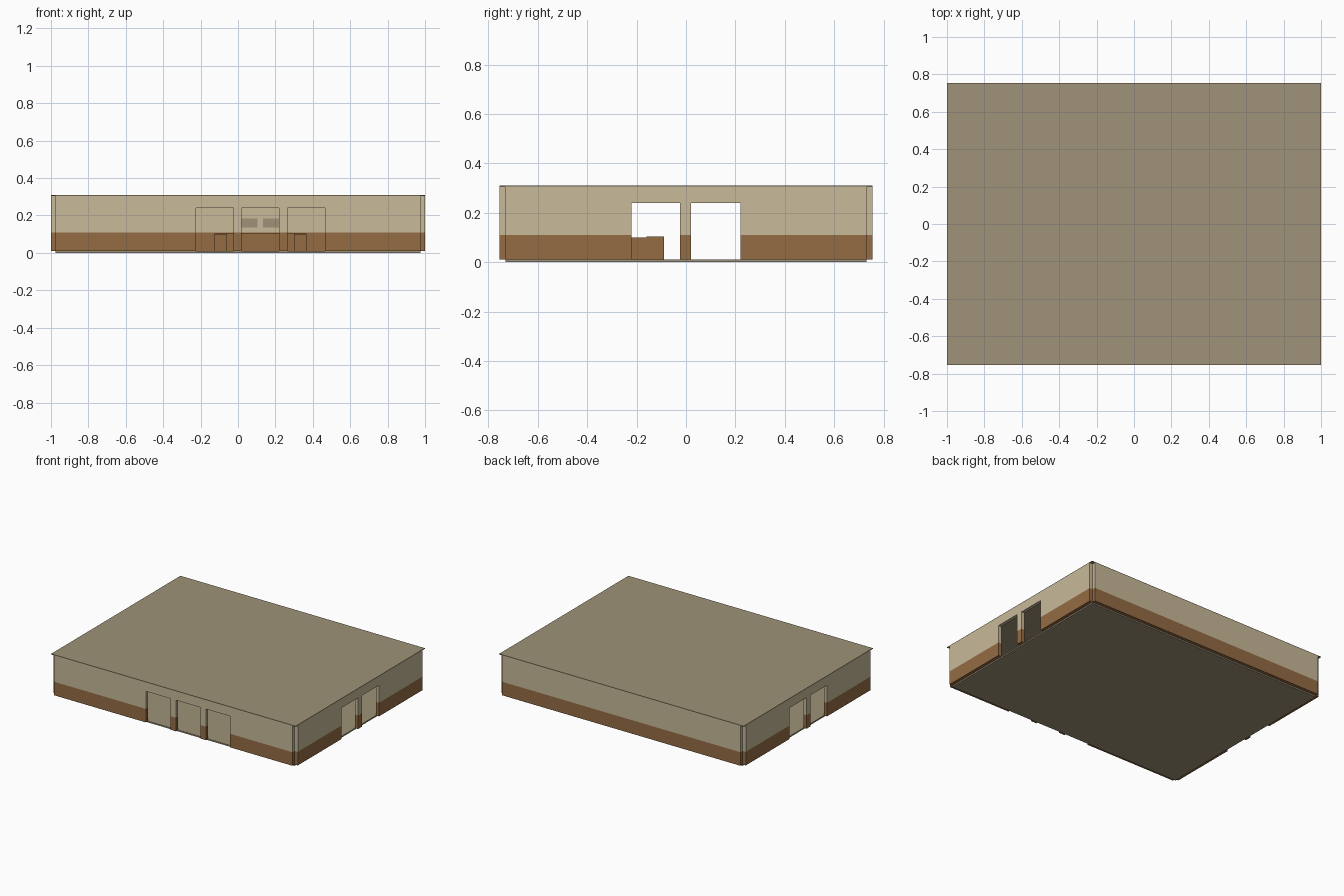
import bpy, bmesh
from mathutils import Vector

if "Cube" in bpy.data.objects:
    bpy.data.objects.remove(bpy.data.objects["Cube"])


def material(name, rgb):
    m = bpy.data.materials.new(name)
    m.diffuse_color = (*rgb, 1)
    m.use_nodes = True
    m.node_tree.nodes["Principled BSDF"].inputs["Base Color"].default_value = m.diffuse_color
    return m


TAN = material("tan wall", (0.58, 0.49, 0.32))
BROWN = material("brown wood", (0.30, 0.15, 0.057))
TAUPE = material("taupe slab", (0.345, 0.288, 0.19))


def finish(name, bm, mat):
    bmesh.ops.recalc_face_normals(bm, faces=bm.faces)
    mesh = bpy.data.meshes.new(name)
    bm.to_mesh(mesh)
    bm.free()
    mesh.materials.append(mat)
    ob = bpy.data.objects.new(name, mesh)
    bpy.context.collection.objects.link(ob)
    return ob


def box(name, x, y, z, mat):
    bm = bmesh.new()
    bmesh.ops.create_cube(bm, size=1)
    for v in bm.verts:
        v.co = [r[0] if c < 0 else r[1] for c, r in zip(v.co, (x, y, z))]
    return finish(name, bm, mat)


SILL, BAND, HEAD, EAVE, ROOF = 0.01, 0.11, 0.24, 0.305, 0.31
HX, HY, T = 1.0, 0.755, 0.025


def wall(name, axis, half, near, far, openings):
    """Wall along x or y: brown base pieces and a tan upper with door cut-outs."""
    def place(u, depth, z):
        return Vector((u, depth, z) if axis == "x" else (depth, u, z))

    # brown base between the openings
    cuts = [-half] + [u for o in openings for u in o] + [half]
    for i in range(0, len(cuts), 2):
        a, b = (cuts[i], cuts[i + 1]), (near, far)
        x, y = (a, b) if axis == "x" else (b, a)
        box(f"{name}_base_{i // 2 + 1}", x, y, (SILL, BAND), BROWN)

    # tan upper wall as one extruded outline
    outline = [(-half, EAVE), (-half, BAND)]
    for a, b in openings:
        outline += [(a, BAND), (a, HEAD), (b, HEAD), (b, BAND)]
    outline += [(half, BAND), (half, EAVE)]
    bm = bmesh.new()
    face = bm.faces.new([bm.verts.new(place(u, near, z)) for u, z in outline])
    ext = bmesh.ops.extrude_face_region(bm, geom=[face])["geom"]
    bmesh.ops.translate(bm, vec=place(0, far - near, 0),
                        verts=[g for g in ext if isinstance(g, bmesh.types.BMVert)])
    finish(f"{name}_upper", bm, TAN)


# slabs
box("floor", (-HX + T, HX - T), (-HY + T, HY - T), (0, SILL), TAUPE)
box("roof", (-HX, HX), (-HY, HY), (EAVE, ROOF), TAUPE)

# walls, leaving small notches at the corners
front_doors = [(-0.225, -0.025), (0.02, 0.22), (0.265, 0.465)]
side_doors = [(-0.22, -0.025), (0.02, 0.22)]
wall("front_wall", "x", HX - T, -HY, -HY + T, front_doors)
wall("back_wall", "x", HX - T, HY - T, HY, [])
wall("left_wall", "y", HY - T, -HX, -HX + T, side_doors)
wall("right_wall", "y", HY - T, HX - T, HX, side_doors)

# counter inside, centred behind the middle front door
CX = 0.12
box("counter_middle", (CX - 0.245, CX + 0.245), (-0.16, -0.09), (SILL, 0.104), BROWN)
for side, s in (("left", -1), ("right", 1)):
    x = sorted((CX + s * 0.18, CX + s * 0.245))
    box(f"counter_{side}_arm", x, (-0.30, -0.16), (SILL, 0.1), BROWN)
    # wall panels at the back
    x = sorted((CX + s * 0.015, CX + s * 0.1))
    box(f"{side}_wall_panel", x, (HY - T - 0.008, HY - T), (0.135, 0.185), TAUPE)
